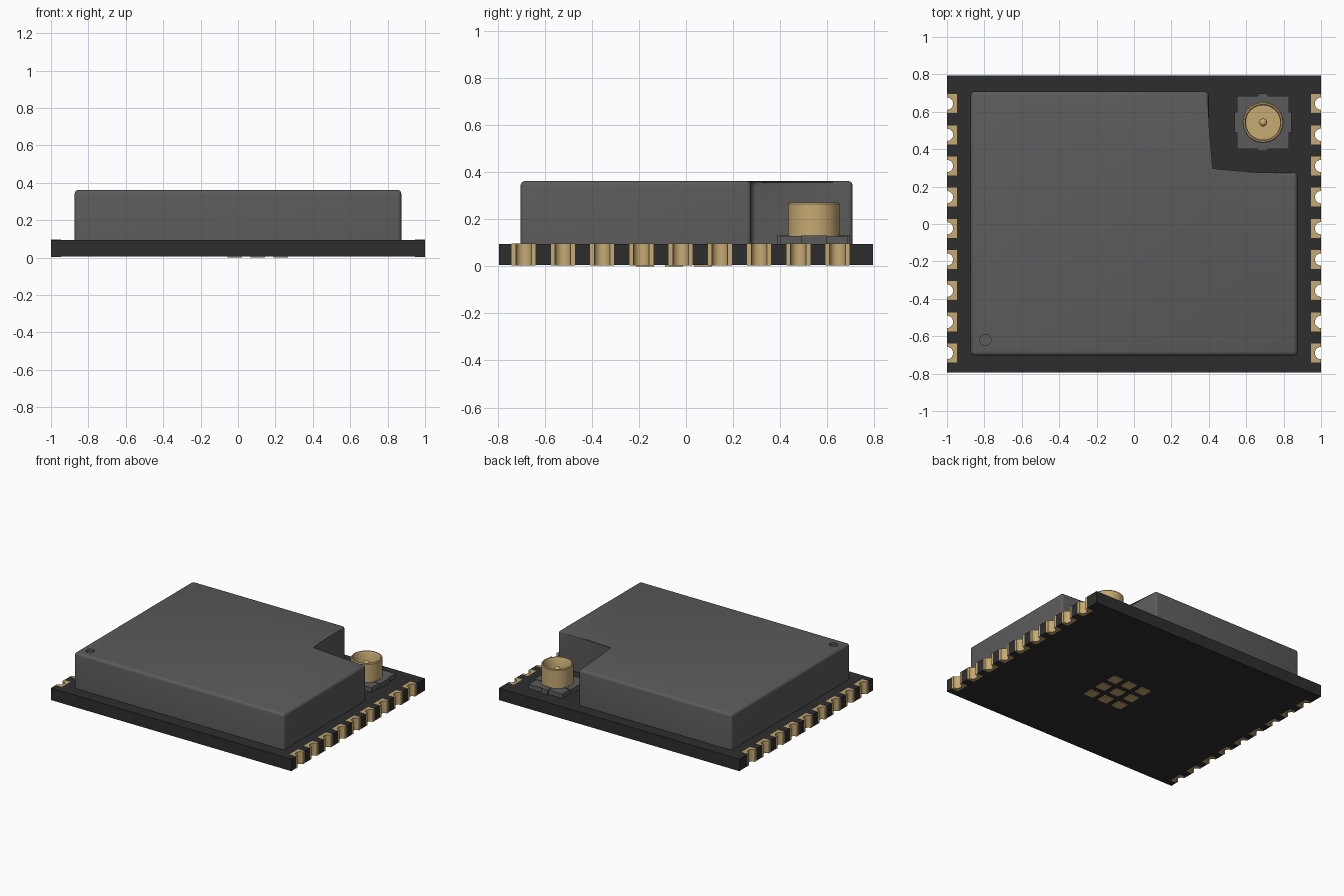
import bpy, bmesh, math

if "Cube" in bpy.data.objects:
    bpy.data.objects.remove(bpy.data.objects["Cube"])


def material(name, rgb):
    m = bpy.data.materials.new(name)
    m.use_nodes = True
    m.diffuse_color = (*rgb, 1)
    m.node_tree.nodes["Principled BSDF"].inputs["Base Color"].default_value = (*rgb, 1)
    return m


black = material("board black", (0.027, 0.027, 0.027))
grey = material("shield grey", (0.105, 0.105, 0.105))
gold = material("contact gold", (0.56, 0.40, 0.175))


def finish(bm, name, mat, smooth=True):
    bmesh.ops.recalc_face_normals(bm, faces=bm.faces)
    mesh = bpy.data.meshes.new(name)
    bm.to_mesh(mesh)
    bm.free()
    mesh.materials.append(mat)
    ob = bpy.data.objects.new(name, mesh)
    bpy.context.collection.objects.link(ob)
    if smooth:
        smooth_by_angle(ob)
    return ob


def smooth_by_angle(ob):
    bpy.ops.object.select_all(action="DESELECT")
    ob.select_set(True)
    bpy.context.view_layer.objects.active = ob
    bpy.ops.object.shade_smooth_by_angle(angle=math.radians(35))


def prism(name, outline, z0, z1, mat, bevel=0):
    """Extrude a flat outline; optionally round every edge but the bottom ones."""
    bm = bmesh.new()
    low = [bm.verts.new((x, y, z0)) for x, y in outline]
    high = [bm.verts.new((x, y, z1)) for x, y in outline]
    bm.faces.new(low[::-1])
    bm.faces.new(high)
    for i in range(len(low)):
        j = (i + 1) % len(low)
        bm.faces.new((low[i], low[j], high[j], high[i]))
    if bevel:
        edges = [e for e in bm.edges if max(v.co.z for v in e.verts) > z0 + 0.01]
        bmesh.ops.bevel(bm, geom=edges, offset=bevel, segments=4, profile=0.5, affect="EDGES")
    return finish(bm, name, mat)


def rect(x0, x1, y0, y1):
    return [(x0, y0), (x1, y0), (x1, y1), (x0, y1)]


def lathe(name, profile, centre, mat, steps=48):
    """Spin (radius, height) points about a vertical axis."""
    bm = bmesh.new()
    verts = [bm.verts.new((r, 0, z)) for r, z in profile]
    edges = [bm.edges.new(pair) for pair in zip(verts, verts[1:])]
    bmesh.ops.spin(bm, geom=verts + edges, axis=(0, 0, 1), cent=(0, 0, 0),
                   angle=math.tau, steps=steps, use_merge=True)
    bmesh.ops.remove_doubles(bm, verts=bm.verts, dist=1e-5)
    bmesh.ops.translate(bm, verts=bm.verts, vec=(*centre, 0))
    return finish(bm, name, mat)


BOTTOM, TOP = 0.005, 0.095
HALF_Y = 0.795
PAD_DEPTH, PAD_HALF, HOLE = 0.053, 0.051, 0.033
pad_ys = [-0.69 + 0.1667 * i for i in range(9)]

# Board with a rectangular notch for each edge contact
side = [(1, -HALF_Y)]
for y in pad_ys:
    side += [(1, y - PAD_HALF), (1 - PAD_DEPTH, y - PAD_HALF),
             (1 - PAD_DEPTH, y + PAD_HALF), (1, y + PAD_HALF)]
side.append((1, HALF_Y))
prism("circuit_board", side + [(-x, y) for x, y in reversed(side)], BOTTOM, TOP, black)

# Edge contacts with half-round holes
for label, s in (("left", 1), ("right", -1)):
    for i, y in enumerate(pad_ys):
        arc = [(1 - HOLE * math.sin(math.pi * k / 16), y + HOLE * math.cos(math.pi * k / 16))
               for k in range(17)]
        outline = [(1, y - PAD_HALF), (1 - PAD_DEPTH, y - PAD_HALF),
                   (1 - PAD_DEPTH, y + PAD_HALF), (1, y + PAD_HALF)] + arc
        prism(f"{label}_edge_contact_{i + 1}", [(s * x, v) for x, v in outline],
              BOTTOM - 0.001, TOP + 0.001, gold)

# Ground pads underneath
for i in range(3):
    for j in range(3):
        x, y = -0.018 + 0.123 * i, -0.174 + 0.123 * j
        prism(f"ground_pad_{i * 3 + j + 1}", rect(x - 0.039, x + 0.039, y - 0.039, y + 0.039),
              0, BOTTOM + 0.001, gold)

# L-shaped shield can with a small round dimple marking the first contact
shield = prism("shield_can", [(-0.873, -0.703), (0.873, -0.703), (0.873, 0.277), (0.4, 0.277),
                              (0.4, 0.708), (-0.873, 0.708)], TOP, 0.362, grey, bevel=0.02)
cutter = lathe("dimple_cutter", [(0, 0.345), (0.03, 0.345), (0.03, 0.4), (0, 0.4)],
               (-0.795, -0.62), grey, 32)
cut = shield.modifiers.new("dimple", "BOOLEAN")
cut.operation = "DIFFERENCE"
cut.solver = "EXACT"
cut.object = cutter
bpy.context.view_layer.objects.active = shield
bpy.ops.object.modifier_apply(modifier=cut.name)
bpy.data.objects.remove(cutter)
smooth_by_angle(shield)

# Antenna connector: base, side tabs, hollow barrel and centre pin
cx, cy = 0.69, 0.543
prism("connector_base", rect(cx - 0.14, cx + 0.14, cy - 0.142, cy + 0.142), TOP, 0.128, grey)
prism("connector_tabs_across", rect(cx - 0.152, cx + 0.152, cy - 0.055, cy + 0.055),
      TOP, 0.131, grey)
prism("connector_tabs_along", rect(cx - 0.027, cx + 0.027, cy - 0.154, cy + 0.154),
      TOP, 0.132, grey)
lathe("connector_barrel", [(0, 0.12), (0.109, 0.12), (0.109, 0.264), (0.104, 0.27),
                           (0.097, 0.27), (0.092, 0.262), (0.092, 0.15), (0, 0.15)],
      (cx, cy), gold)
lathe("connector_pin", [(0, 0.14), (0.021, 0.14), (0.021, 0.225), (0.018, 0.236),
                        (0.01, 0.243), (0, 0.245)], (cx, cy), gold, 24)
